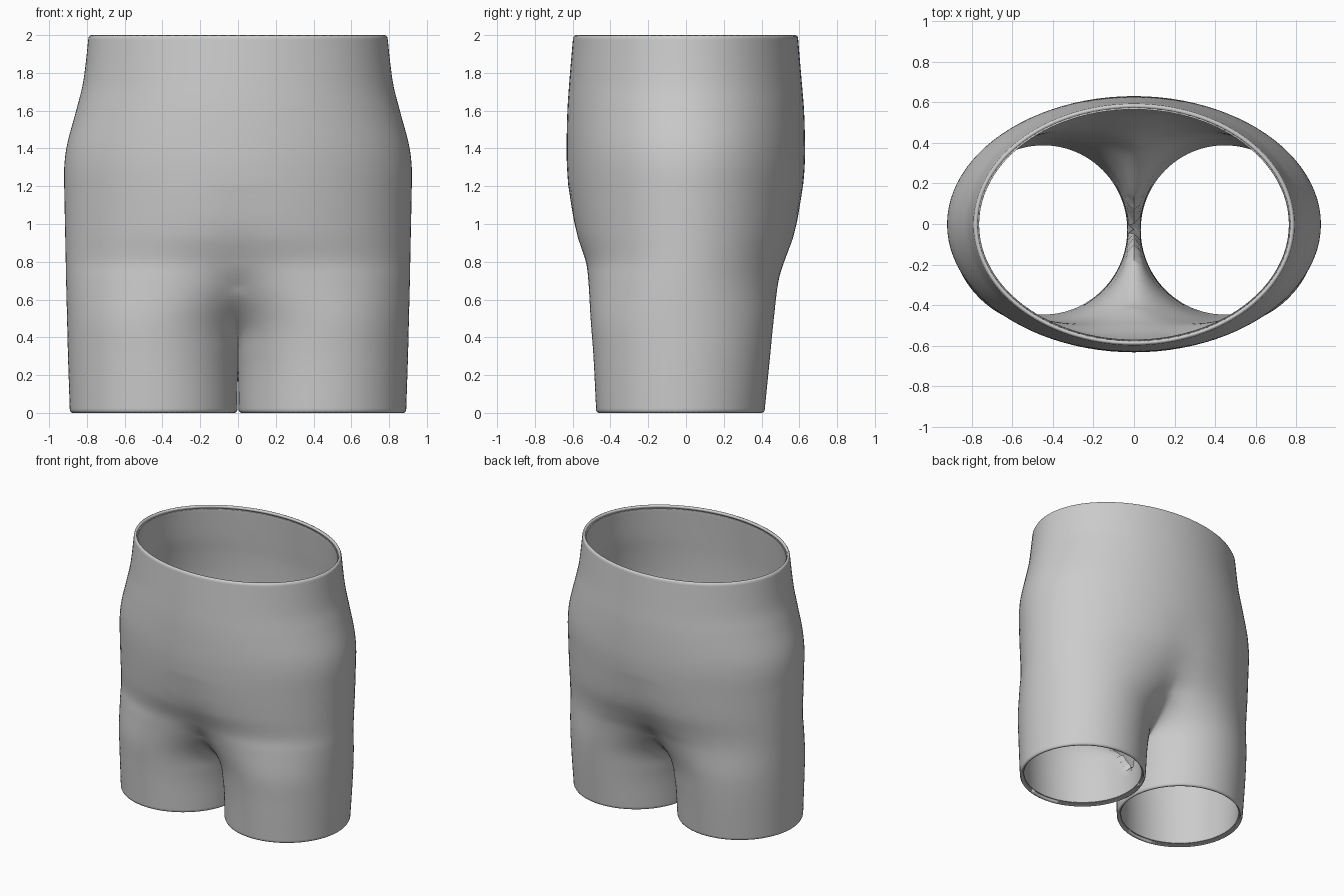
import bpy
import bmesh
import math

cube = bpy.data.objects.get("Cube")
if cube:
    bpy.data.objects.remove(cube)

COLUMNS = 96
ROWS = 80
HEIGHT = 2.0
WALL = 0.03
ROUND = 0.014

# Half-body outline: height, outer x, section centre x, front y, back y
OUTLINE = [
    (0.0, .89, .447, -.475, .415),
    (0.3, .90, .446, -.49, .445),
    (0.5, .905, .42, -.505, .465),
    (0.7, .91, .31, -.517, .49),
    (0.8, .912, .22, -.53, .52),
    (0.95, .915, .10, -.58, .575),
    (1.15, .919, .02, -.617, .613),
    (1.3, .92, 0, -.63, .628),
    (1.42, .905, 0, -.632, .63),
    (1.6, .857, 0, -.628, .625),
    (1.75, .82, 0, -.618, .613),
    (2.0, .79, 0, -.597, .592),
]


def smooth_step(t):
    t = min(max(t, 0), 1)
    return t * t * (3 - 2 * t)


def slope(i, k):
    a = OUTLINE[max(i - 1, 0)]
    b = OUTLINE[min(i + 1, len(OUTLINE) - 1)]
    return (b[k] - a[k]) / (b[0] - a[0])


def outline_at(z):
    """Smoothly interpolated outline values at a height."""
    i = 0
    while i < len(OUTLINE) - 2 and OUTLINE[i + 1][0] < z:
        i += 1
    a, b = OUTLINE[i], OUTLINE[i + 1]
    h = b[0] - a[0]
    t = (z - a[0]) / h
    s = smooth_step(t)
    return [a[k] * (1 - s) + b[k] * s
            + h * t * (1 - t) * ((1 - t) * slope(i, k) - t * slope(i + 1, k))
            for k in range(1, 5)]


def section(bm, z, inset):
    """One elliptical ring of the half body."""
    outer, cx, front, back = outline_at(z)
    rx = outer - cx - inset
    ry = (back - front) / 2 - inset
    cy = (back + front) / 2
    ring = []
    for j in range(COLUMNS):
        a = math.tau * j / COLUMNS
        ring.append(bm.verts.new((cx + rx * math.cos(a), cy + ry * math.sin(a), z)))
    return ring


# Loft one half; the ends are slightly drawn in for rounded hems
levels = [(0, ROUND), (ROUND * .3, ROUND * .3), (ROUND, 0)]
levels += [(HEIGHT * i / ROWS, 0) for i in range(1, ROWS)]
levels += [(HEIGHT - z, inset) for z, inset in reversed(levels[:3])]
bm = bmesh.new()
rings = [section(bm, z, inset) for z, inset in levels]
for low, high in zip(rings, rings[1:]):
    for j in range(COLUMNS):
        k = (j + 1) % COLUMNS
        bm.faces.new((low[j], low[k], high[k], high[j]))

# Trim at the centre plane and mirror into a whole body
geom = bm.verts[:] + bm.edges[:] + bm.faces[:]
bmesh.ops.bisect_plane(bm, geom=geom, dist=0.00001, plane_co=(0, 0, 0),
                       plane_no=(-1, 0, 0), clear_outer=True)
geom = bm.verts[:] + bm.edges[:] + bm.faces[:]
bmesh.ops.mirror(bm, geom=geom, axis='X', merge_dist=0.0005)
bmesh.ops.recalc_face_normals(bm, faces=bm.faces[:])

# Soften the crease between the legs
for reach, passes in ((.16, 8), (.08, 6)):
    crease = [v for v in bm.verts if abs(v.co.x) < reach and .35 < v.co.z < 1.2]
    for _ in range(passes):
        bmesh.ops.smooth_vert(bm, verts=crease, factor=0.5, use_axis_x=True,
                              use_axis_y=True, use_axis_z=True)

# Make sure the surface faces outward at the side
side = max(bm.faces, key=lambda f: f.calc_center_median().x)
if side.normal.x < 0:
    bmesh.ops.reverse_faces(bm, faces=bm.faces[:])

mesh = bpy.data.meshes.new("lower_body_shell")
bm.to_mesh(mesh)
bm.free()
shell = bpy.data.objects.new("lower_body_shell", mesh)
bpy.context.collection.objects.link(shell)

# Plain grey material
grey = bpy.data.materials.new("plain_grey")
grey.use_nodes = True
colour = (.6, .6, .6, 1)
grey.diffuse_color = colour
for node in grey.node_tree.nodes:
    if node.type == 'BSDF_PRINCIPLED':
        node.inputs["Base Color"].default_value = colour
mesh.materials.append(grey)

# Smooth shading and a thin wall grown inward
bpy.ops.object.select_all(action='DESELECT')
shell.select_set(True)
bpy.context.view_layer.objects.active = shell
bpy.ops.object.shade_smooth_by_angle(angle=math.radians(60))
wall = shell.modifiers.new("wall", 'SOLIDIFY')
wall.thickness = WALL
wall.offset = -1
